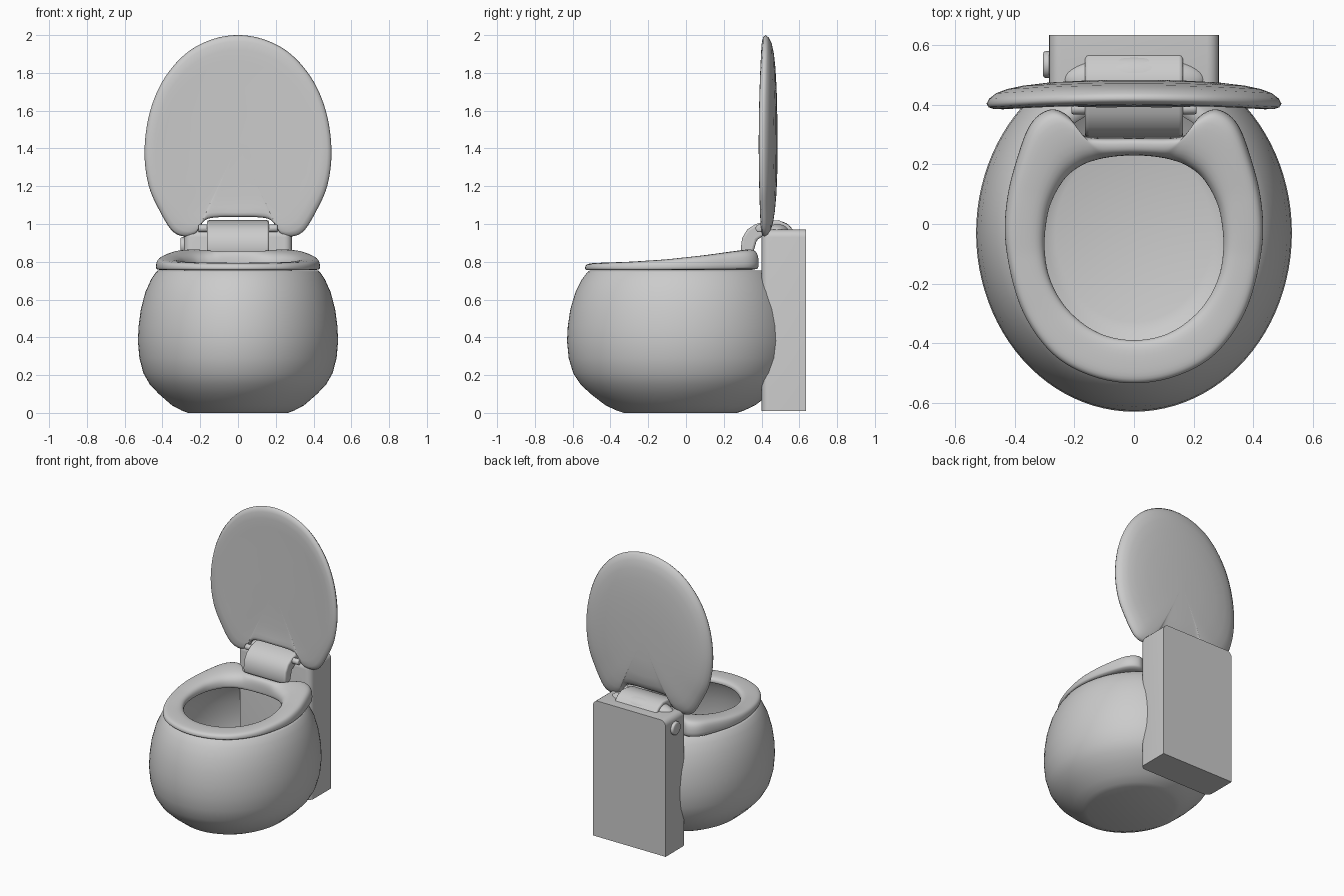
import bpy, bmesh, math
from mathutils import Vector

if "Cube" in bpy.data.objects:
    bpy.data.objects.remove(bpy.data.objects["Cube"])


def finish(name, bm, angle=40):
    bmesh.ops.recalc_face_normals(bm, faces=bm.faces)
    me = bpy.data.meshes.new(name)
    bm.to_mesh(me)
    bm.free()
    ob = bpy.data.objects.new(name, me)
    bpy.context.collection.objects.link(ob)
    bpy.ops.object.select_all(action='DESELECT')
    ob.select_set(True)
    bpy.context.view_layer.objects.active = ob
    bpy.ops.object.shade_smooth_by_angle(angle=math.radians(angle))
    return ob


def loft(name, rings, caps=(), closed=False, angle=40):
    """Skin a list of equal-length point rings."""
    bm = bmesh.new()
    vs = [[bm.verts.new(p) for p in r] for r in rings]
    n = len(vs[0])
    for k in range(len(vs) if closed else len(vs) - 1):
        a, b = vs[k], vs[(k + 1) % len(vs)]
        for i in range(n):
            j = (i + 1) % n
            bm.faces.new((a[i], a[j], b[j], b[i]))
    for c in caps:
        bm.faces.new(vs[c])
    return finish(name, bm, angle)


def smooth_loop(half, steps=6):
    """Mirror a half outline in x and resample it as a closed smooth curve."""
    pts = half + [(-x, y) for x, y in half[-2:0:-1]]
    pts = [Vector(p) for p in pts]
    n, out = len(pts), []
    for i in range(n):
        a, b, c, d = (pts[(i + k) % n] for k in (-1, 0, 1, 2))
        for s in range(steps):
            t = s / steps
            out.append(0.5 * (2 * b + (c - a) * t + (2 * a - 5 * b + 4 * c - d) * t * t
                              + (3 * b - a - 3 * c + d) * t ** 3))
    return out


def interp(table, v):
    for (a, fa), (b, fb) in zip(table, table[1:]):
        if v <= b:
            t = max(0, (v - a) / (b - a))
            return fa + (fb - fa) * t
    return table[-1][1]


# Bowl: elliptical shell with a rim turned inwards under the seat
profile = [(0.50, 0.0), (0.56, 0.012), (0.66, 0.04), (0.79, 0.1), (0.88, 0.15), (0.945, 0.21),
           (0.985, 0.29), (1.0, 0.38), (0.993, 0.46), (0.97, 0.55), (0.925, 0.64),
           (0.87, 0.705), (0.82, 0.745), (0.80, 0.754), (0.72, 0.754)]
N = 96
rings = [[(0.53 * s * math.cos(2 * math.pi * i / N), -0.03 + 0.6 * s * math.sin(2 * math.pi * i / N), z)
          for i in range(N)] for s, z in profile]
bowl = loft("bowl", rings, caps=(0,), angle=60)
m = bowl.modifiers.new("wall", 'SOLIDIFY')
m.thickness, m.offset = 0.01, -1

# Seat: ring between outer outline and hole, rising to the back
outer = smooth_loop([(0, -0.535), (0.15, -0.508), (0.28, -0.43), (0.38, -0.28), (0.43, -0.08),
                     (0.427, 0.08), (0.39, 0.23), (0.345, 0.34), (0.28, 0.385), (0.22, 0.362),
                     (0.18, 0.305), (0.13, 0.29), (0, 0.29)])
hole = smooth_loop([(0, -0.39), (0.12, -0.365), (0.22, -0.29), (0.28, -0.19), (0.30, -0.08),
                    (0.29, 0.03), (0.265, 0.1), (0.225, 0.16), (0.175, 0.197), (0.13, 0.214),
                    (0.09, 0.223), (0.05, 0.228), (0, 0.23)])
slope = [(-0.54, 0.792), (-0.3, 0.80), (-0.1, 0.813), (0.1, 0.835), (0.25, 0.856), (0.39, 0.875)]
section = [(0.97, 0), (0.04, 0), (0, 0.12), (0, 0.5), (0.05, 0.8), (0.15, 0.95), (0.35, 1),
           (0.65, 1), (0.85, 0.92), (0.97, 0.7), (1, 0.4), (1, 0.15)]
rings = []
for t, f in section:
    ring = []
    for o, h in zip(outer, hole):
        p = o.lerp(h, t)
        ring.append((p.x, p.y, 0.755 + f * (interp(slope, p.y) - 0.755)))
    rings.append(ring)
seat = loft("seat", rings, closed=True, angle=70)
seat.modifiers.new("smooth", 'SUBSURF').levels = 1

# Lid: domed upright plate, notched at the hinge
outline = smooth_loop([(0, 2.0), (0.15, 1.973), (0.285, 1.895), (0.40, 1.755), (0.47, 1.58),
                       (0.495, 1.38), (0.472, 1.2), (0.41, 1.06), (0.35, 0.965), (0.29, 0.935),
                       (0.23, 0.945), (0.20, 0.99), (0.165, 1.025), (0.1, 1.036), (0, 1.037)])
centre = Vector((0, 1.42))
rings = []
for s, y in [(0.05, 0.488), (0.4, 0.486), (0.7, 0.479), (0.85, 0.468), (0.92, 0.457), (0.965, 0.443),
             (0.99, 0.425), (1, 0.408), (0.993, 0.396), (0.975, 0.39), (0.94, 0.389),
             (0.88, 0.393), (0.7, 0.398), (0.4, 0.402), (0.05, 0.403)]:
    ring = []
    for o in outline:
        d = o - centre
        p = centre + s * (d.normalized() * 0.38).lerp(d, s ** 4)
        ring.append((p.x, y - 0.004 + 0.018 * ((p.y - 1.42) / 0.58) ** 2, p.y))
    rings.append(ring)
loft("lid", rings, caps=(0, -1), angle=80)

# Tank: tall box, rounded on the front and top, sharp against the wall
bm = bmesh.new()
bmesh.ops.create_cube(bm, size=1)
for v in bm.verts:
    v.co = (v.co.x * 0.57, 0.5175 + v.co.y * 0.235, 0.49 + v.co.z * 0.96)
edges = [e for e in bm.edges
         if not all(v.co.y > 0.6 for v in e.verts) and not all(v.co.z < 0.1 for v in e.verts)]
bmesh.ops.bevel(bm, geom=edges, offset=0.04, segments=5, profile=0.5, affect='EDGES')
finish("tank", bm)

# Hinge arm: bent block reaching from tank top to seat
arm = [(0.297, 0.838), (0.29, 0.87), (0.297, 0.925), (0.325, 0.972), (0.37, 1.0), (0.43, 1.017),
       (0.49, 1.02), (0.54, 0.998), (0.575, 0.96), (0.42, 0.945), (0.375, 0.915), (0.355, 0.845)]
hinge = loft("hinge_arm", [[(x, y, z) for y, z in arm] for x in (-0.165, 0.165)], caps=(0, 1))
b = hinge.modifiers.new("round", 'BEVEL')
b.width, b.segments, b.limit_method, b.angle_limit = 0.012, 3, 'ANGLE', math.radians(40)

# Saddle: soft mound blending arm into tank top
bm = bmesh.new()
bmesh.ops.create_uvsphere(bm, u_segments=40, v_segments=20, radius=1)
for v in bm.verts:
    v.co = (v.co.x * 0.24, 0.485 + v.co.y * 0.08, 0.955 + v.co.z * 0.06)
finish("hinge_saddle", bm, 80)


def rod(name, x0, x1, y, z, r, bevel):
    """Round bar along x with softened ends."""
    rings = [[(x, y + q * math.cos(i * math.pi / 16), z + q * math.sin(i * math.pi / 16))
              for i in range(32)]
             for x, q in ((x0, r - bevel), (x0 + bevel * 0.3, r - bevel * 0.3), (x0 + bevel, r),
                          (x1 - bevel, r), (x1 - bevel * 0.3, r - bevel * 0.3), (x1, r - bevel))]
    return loft(name, rings, caps=(0, -1), angle=50)


# Hinge pins and flush button
for side, label in ((-1, "left"), (1, "right")):
    a, c = sorted((side * 0.15, side * 0.21))
    rod("hinge_pin_" + label, a, c, 0.388, 0.977, 0.02, 0.006)
rod("flush_button", -0.305, -0.27, 0.535, 0.885, 0.045, 0.008)
